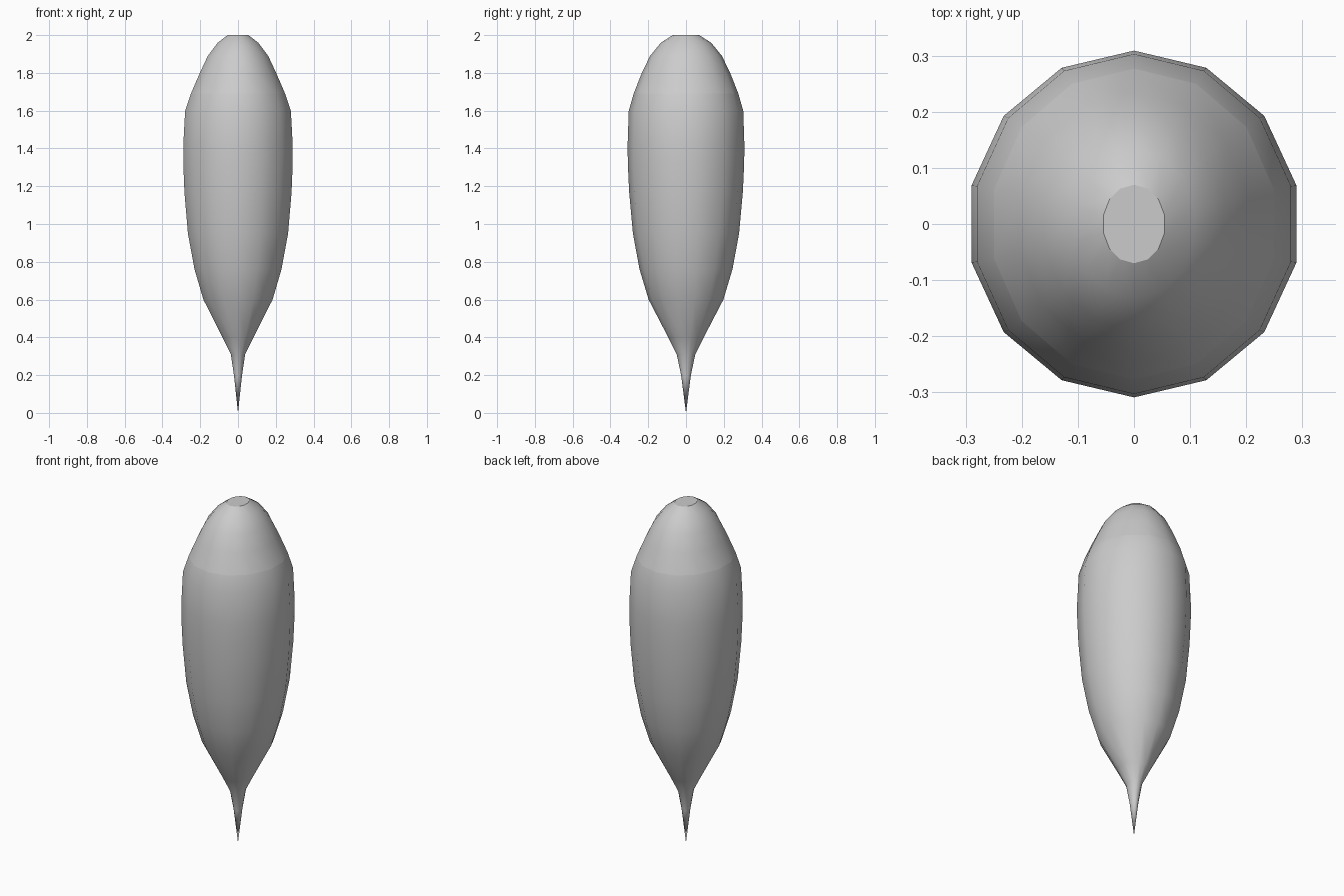
import bpy, bmesh, math

if "Cube" in bpy.data.objects:
    bpy.data.objects.remove(bpy.data.objects["Cube"])

SIDES = 14
# ring profile: height, half width in x, half depth in y
RINGS = [
    (0.20, 0.022, 0.026), (0.31, 0.039, 0.049), (0.40, 0.084, 0.094),
    (0.60, 0.188, 0.198), (0.76, 0.236, 0.246), (0.95, 0.272, 0.281),
    (1.17, 0.291, 0.301), (1.32, 0.297, 0.308), (1.42, 0.297, 0.309),
    (1.60, 0.287, 0.303), (1.69, 0.256, 0.277), (1.80, 0.207, 0.234),
    (1.89, 0.164, 0.190), (1.96, 0.110, 0.133), (2.00, 0.056, 0.070),
]
CREASE_Z = 1.69

bm = bmesh.new()


def ring(z, rx, ry):
    verts = []
    for i in range(SIDES):
        a = math.tau * i / SIDES
        verts.append(bm.verts.new((rx * math.sin(a), ry * math.cos(a), z)))
    return verts


# pointed stem
tip = bm.verts.new((0, 0, 0))
rings = [ring(*r) for r in RINGS]
for i in range(SIDES):
    bm.faces.new((tip, rings[0][i], rings[0][(i + 1) % SIDES]))

# body walls
for low, high in zip(rings, rings[1:]):
    for i in range(SIDES):
        j = (i + 1) % SIDES
        bm.faces.new((low[i], low[j], high[j], high[i]))

# flat top
cap = bm.faces.new(rings[-1])
bmesh.ops.recalc_face_normals(bm, faces=bm.faces)

# smooth shading with a crease under the cap and around the flat top
for f in bm.faces:
    f.smooth = True
for e in bm.edges:
    z0, z1 = e.verts[0].co.z, e.verts[1].co.z
    if abs(z0 - z1) < 1e-5 and (abs(z0 - CREASE_Z) < 1e-4 or z0 > 1.999):
        e.smooth = False

mesh = bpy.data.meshes.new("cattail_head")
bm.to_mesh(mesh)
bm.free()
obj = bpy.data.objects.new("bulb_body", mesh)
bpy.context.collection.objects.link(obj)
